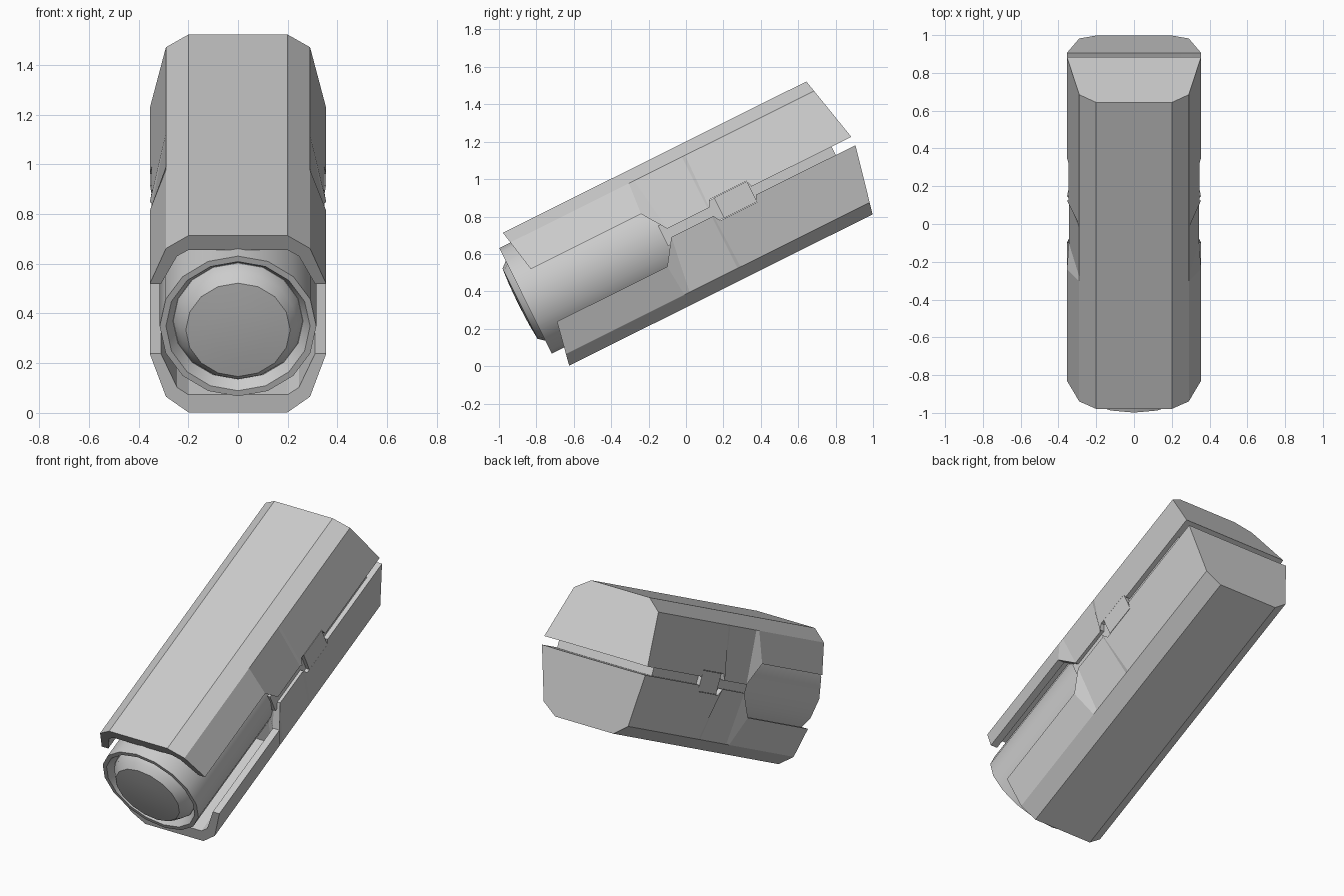
import bpy, bmesh, math
from mathutils import Matrix

if "Cube" in bpy.data.objects:
    bpy.data.objects.remove(bpy.data.objects["Cube"])

TILT = Matrix.Rotation(math.radians(26.5), 4, 'X')   # whole body leans back
MID = 0.678                                          # height of split between shells


def finish(name, bm, smooth=False):
    bmesh.ops.recalc_face_normals(bm, faces=bm.faces)
    me = bpy.data.meshes.new(name)
    bm.to_mesh(me)
    bm.free()
    me.transform(TILT)
    ob = bpy.data.objects.new(name, me)
    bpy.context.collection.objects.link(ob)
    if smooth:
        bpy.context.view_layer.objects.active = ob
        ob.select_set(True)
        bpy.ops.object.shade_smooth_by_angle(angle=math.radians(35))
        ob.select_set(False)
    return ob


def loft(bm, rings):
    rows = [[bm.verts.new(p) for p in r] for r in rings]
    n = len(rows[0])
    for a, b in zip(rows, rows[1:]):
        for i in range(n):
            j = (i + 1) % n
            bm.faces.new((a[i], a[j], b[j], b[i]))
    bm.faces.new(rows[0])
    bm.faces.new(rows[-1])


def shell(name, side):
    # stations: u at crown, u at lip, lip half-width, lip height, pocket ceiling
    stations = [
        (-.558, -.511, .355, .157, .325),
        (.168, .148, .355, .157, .325),
        (.185, .238, .345, .025, .026),
        (.480, .480, .345, .025, .026),
        (.500, .490, .355, .025, .026),
        (.510, .510, .347, .063, .064),
        (.730, .730, .347, .063, .064),
        (.738, .742, .355, .025, .026),
        (1.255, 1.338, .355, .025, .026)]
    rings = []
    for u0, u1, lx, lw, ceil in stations:
        half = [(.2, .397), (.29, .333), (lx, lw), (lx - .045, lw), (.245, ceil - (.03 if ceil > .3 else 0)), (.2, ceil)]
        pts = half + [(-x, w) for x, w in reversed(half)]
        rings.append([(x, u0 + (u1 - u0) * (.397 - w) / (.397 - lw), MID + side * w)
                      for x, w in pts])
    bm = bmesh.new()
    loft(bm, rings)
    finish(name, bm)


def turned(name, profile, sides=16):
    # lathe along the body axis
    bm = bmesh.new()
    loft(bm, [[(r * math.sin(2 * math.pi * i / sides), u,
                .695 + r * math.cos(2 * math.pi * i / sides)) for i in range(sides)]
              for r, u in profile])
    finish(name, bm, True)


def box(name, x0, x1, u0, u1, w0, w1):
    bm = bmesh.new()
    loft(bm, [[(x0, u, MID + w0), (x1, u, MID + w0), (x1, u, MID + w1), (x0, u, MID + w1)]
              for u in (u0, u1)])
    finish(name, bm)


# Outer casing halves
shell("upper_shell", 1)
shell("lower_shell", -1)

# Inner barrel with recessed rim, and domed lens
turned("barrel", [(.315, .26), (.315, -.612), (.29, -.612), (.262, -.565)])
turned("lens", [(.262, -.55), (.26, -.57), (.238, -.612), (.21, -.645), (.12, -.652), (.03, -.654)])

# Core filling the gap between shells
box("core", -.325, .325, .2, 1.22, -.06, .06)

# Side latches
for s, tag in ((1, "right"), (-1, "left")):
    box(tag + "_latch", s * .30, s * .348, .535, .732, -.061, .061)
